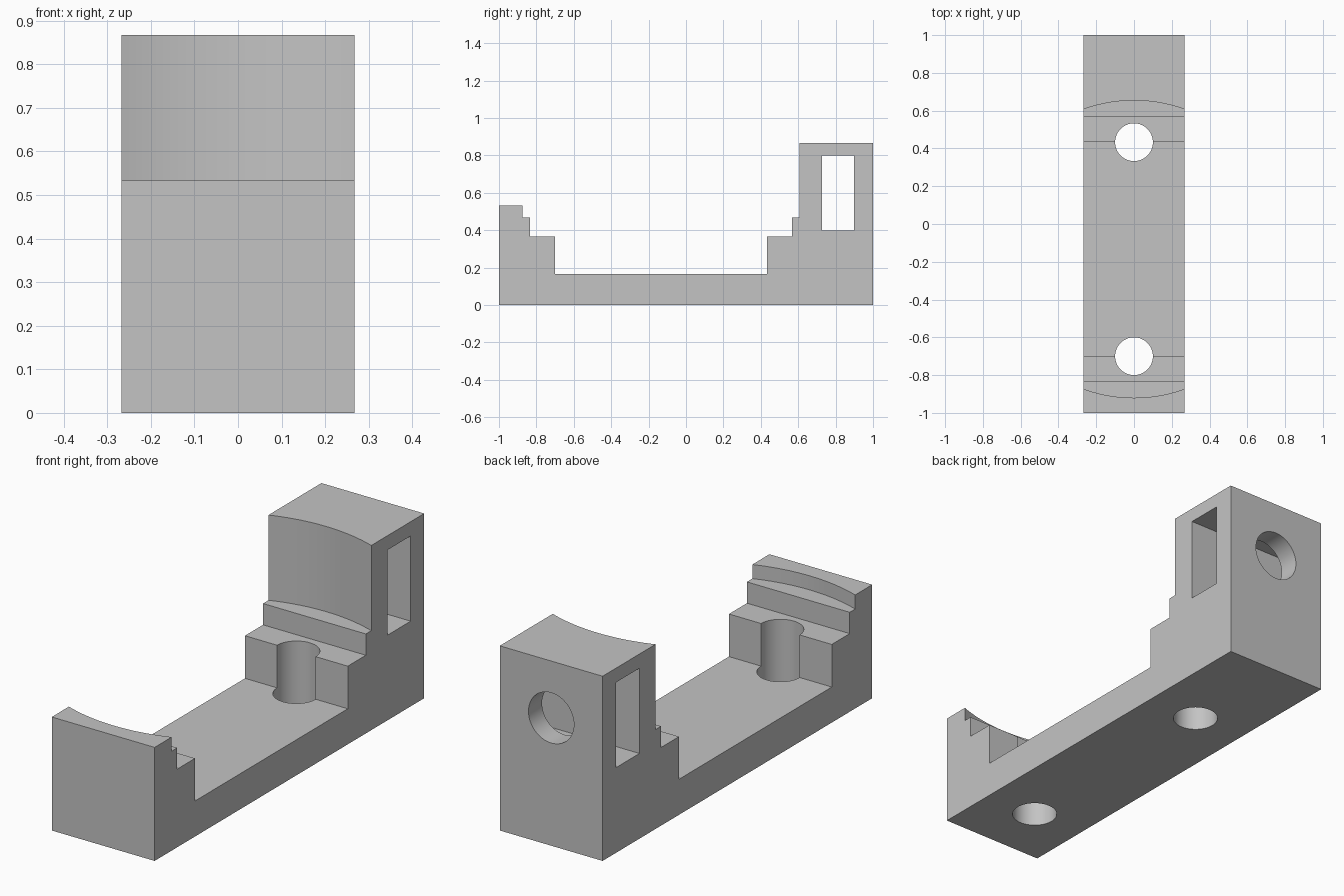
import bpy
import bmesh
from math import pi, radians
from mathutils import Matrix, Vector

default = bpy.data.objects.get("Cube")
if default:
    bpy.data.objects.remove(default, do_unlink=True)

HALF_WIDTH = 0.267
MID_Y = -0.133          # centre of the curved seat


def add_object(name, bm):
    bmesh.ops.recalc_face_normals(bm, faces=bm.faces)
    mesh = bpy.data.meshes.new(name)
    bm.to_mesh(mesh)
    bm.free()
    obj = bpy.data.objects.new(name, mesh)
    bpy.context.scene.collection.objects.link(obj)
    return obj


def cylinder(name, centre, radius, depth, segments, rotation=Matrix()):
    bm = bmesh.new()
    bmesh.ops.create_cone(bm, cap_ends=True, segments=segments,
                          radius1=radius, radius2=radius, depth=depth,
                          matrix=Matrix.Translation(centre) @ rotation)
    return add_object(name, bm)


def box(name, centre, size):
    bm = bmesh.new()
    bmesh.ops.create_cube(bm, size=1, matrix=Matrix.Translation(centre)
                          @ Matrix.Diagonal((*size, 1)))
    return add_object(name, bm)


# Stepped side profile (y, z), extruded across the width
profile = [(-1, 0), (1, 0), (1, 0.867), (0.567, 0.867), (0.567, 0.367),
           (0.433, 0.367), (0.433, 0.167), (-0.7, 0.167), (-0.7, 0.367),
           (-0.833, 0.367), (-0.833, 0.533), (-1, 0.533)]
bm = bmesh.new()
face = bm.faces.new([bm.verts.new((-HALF_WIDTH, y, z)) for y, z in profile])
side = bmesh.ops.extrude_face_region(bm, geom=[face])["geom"]
bmesh.ops.translate(bm, vec=Vector((2 * HALF_WIDTH, 0, 0)),
                    verts=[v for v in side if isinstance(v, bmesh.types.BMVert)])
body = add_object("stepped_bracket", bm)

# Curved seat, two bolt holes, side window and rear screw hole
cutters = [
    cylinder("seat_cutter", (0, MID_Y, 0.967), 0.787, 1.0, 160),
    cylinder("front_bolt_cutter", (0, -0.7, 0.3), 0.1, 1.0, 64),
    cylinder("back_bolt_cutter", (0, 0.433, 0.3), 0.1, 1.0, 64),
    box("window_cutter", (0, 0.813, 0.6), (1, 0.173, 0.4)),
    cylinder("rear_hole_cutter", (0, 0.95, 0.6), 0.118, 0.24, 64,
             Matrix.Rotation(pi / 2, 4, "X")),
]
for cutter in cutters:
    cutter.hide_render = True
    cut = body.modifiers.new(cutter.name, "BOOLEAN")
    cut.operation = "DIFFERENCE"
    cut.solver = "EXACT"
    cut.object = cutter

# Bake the cuts and discard the cutters
bpy.context.view_layer.update()
graph = bpy.context.evaluated_depsgraph_get()
result = bpy.data.meshes.new_from_object(body.evaluated_get(graph))
body.modifiers.clear()
body.data = result
for cutter in cutters:
    bpy.data.objects.remove(cutter, do_unlink=True)

# Plain grey finish
grey = bpy.data.materials.new("plain_grey")
grey.use_nodes = True
colour = (0.55, 0.55, 0.55, 1)
grey.diffuse_color = colour
grey.node_tree.nodes["Principled BSDF"].inputs["Base Color"].default_value = colour
result.materials.clear()
result.materials.append(grey)

bpy.ops.object.select_all(action="DESELECT")
body.select_set(True)
bpy.context.view_layer.objects.active = body
bpy.ops.object.shade_smooth_by_angle(angle=radians(30))
